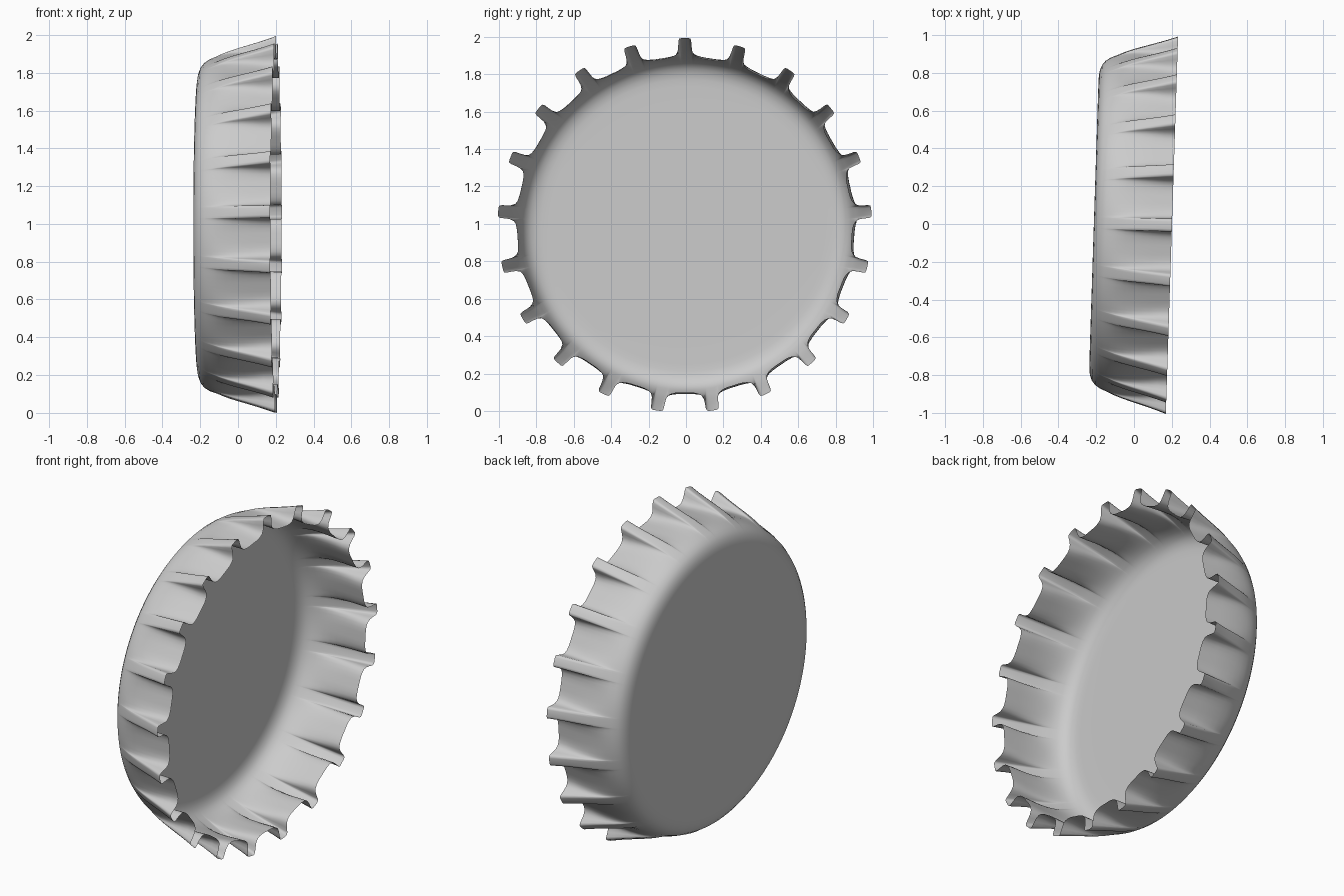
import bpy, bmesh, math
from mathutils import Matrix

if "Cube" in bpy.data.objects:
    bpy.data.objects.remove(bpy.data.objects["Cube"])

TEETH = 21
TILT = 0.0325

# Half outline of one crimp at the rim: (degrees from crest, relative height)
HALF = [(0, 1), (1.1, 1), (1.75, .97), (2.0, .85), (2.1, .6), (2.3, .38),
        (2.9, .19), (4.0, .08), (5.4, .02), (7.0, 0)]
MID = 180 / TEETH
outline = [(-a, h) for a, h in reversed(HALF[1:])] + HALF + [(MID, 0)]

# Section: (axial position, valley radius, crest radius, crimp softness)
SECTION = [(-.2125, .25, .25, 1), (-.2125, .55, .55, 1), (-.2125, .74, .74, 1),
           (-.2115, .78, .78, 1), (-.207, .808, .808, 1), (-.196, .836, .836, 1),
           (-.178, .859, .859, 1), (-.15, .877, .878, .4), (-.115, .889, .893, .45),
           (-.08, .896, .909, .5), (-.04, .900, .924, .6), (.0, .902, .937, .7),
           (.05, .902, .952, .8), (.1, .900, .967, .9), (.15, .897, .983, 1),
           (.201, .894, 1.001, 1)]

bm = bmesh.new()
rings = []
for x, valley, crest, soft in SECTION:
    ring = []
    for k in range(TEETH):
        for a, h in outline:
            t = math.radians(90 + k * 360 / TEETH + a)
            r = valley + (crest - valley) * h ** soft
            ring.append(bm.verts.new((x, r * math.cos(t), r * math.sin(t))))
    rings.append(ring)

# Flat disc centre
n = len(rings[0])
centre = bm.verts.new((-.2125, 0, 0))
for i in range(n):
    bm.faces.new((centre, rings[0][(i + 1) % n], rings[0][i]))

# Disc, rounded shoulder and crimped skirt
for a, b in zip(rings, rings[1:]):
    for i in range(n):
        j = (i + 1) % n
        bm.faces.new((a[i], a[j], b[j], b[i]))
bmesh.ops.recalc_face_normals(bm, faces=bm.faces)
if centre.normal.x > 0 or sum(f.normal.x for f in centre.link_faces) > 0:
    bmesh.ops.reverse_faces(bm, faces=bm.faces)

# Slight lean, then stand on the ground
bm.transform(Matrix.Rotation(-TILT, 4, 'Z'))
low = min(v.co.z for v in bm.verts)
bm.transform(Matrix.Translation((0, 0, -low)))

mesh = bpy.data.meshes.new("bottle_cap")
bm.to_mesh(mesh)
bm.free()
cap = bpy.data.objects.new("bottle_cap", mesh)
bpy.context.collection.objects.link(cap)
for p in mesh.polygons:
    p.use_smooth = True
